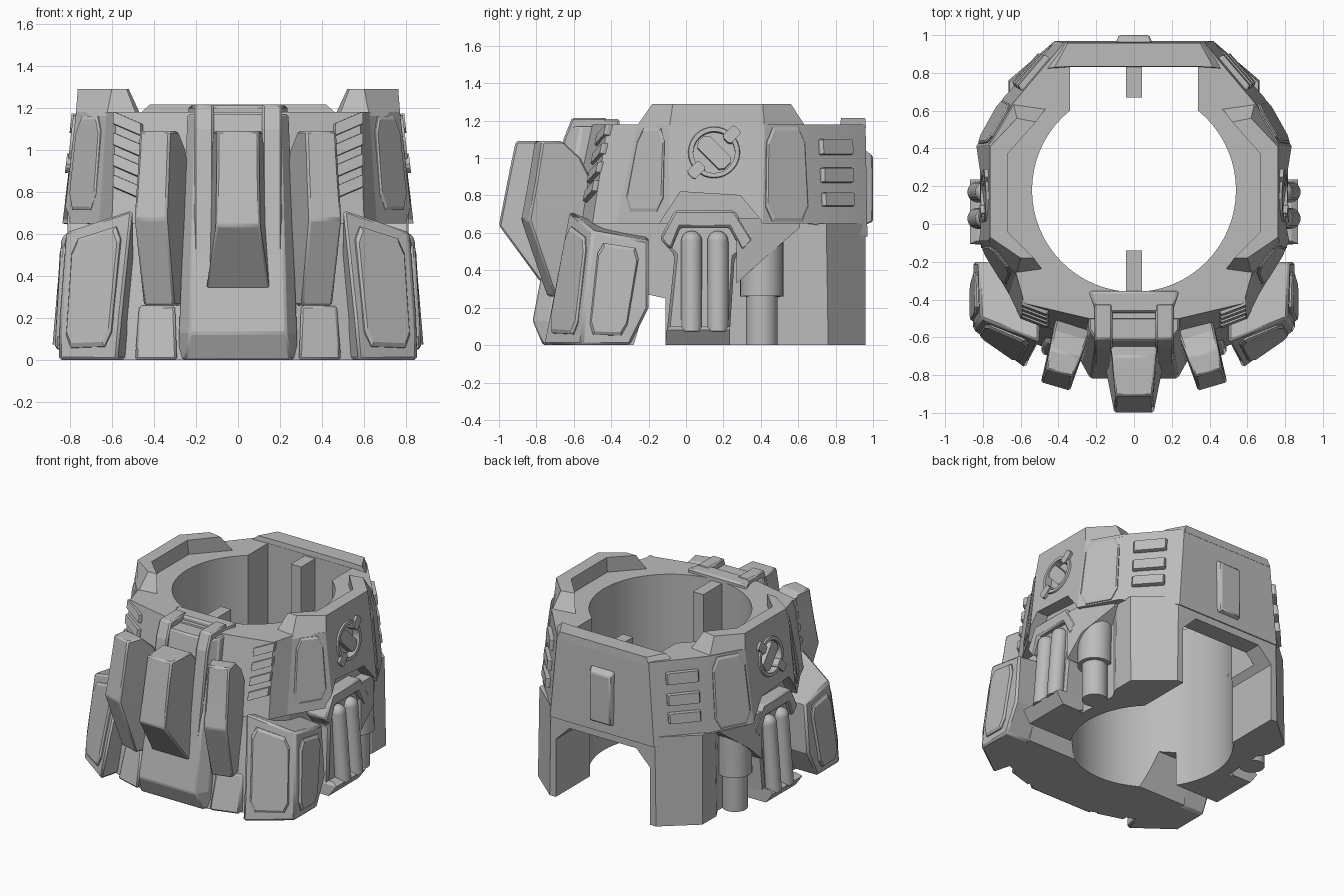
import bpy, bmesh, math
from mathutils import Vector, Matrix

old = bpy.data.objects.get("Cube")
if old:
    bpy.data.objects.remove(old, do_unlink=True)

grey = bpy.data.materials.new("plain_grey")
grey.use_nodes = True
COL = (0.5, 0.5, 0.5, 1)
grey.diffuse_color = COL
grey.node_tree.nodes["Principled BSDF"].inputs["Base Color"].default_value = COL
parts = []


def finish(name, bm, mirror=False, bevel=0.0):
    bmesh.ops.recalc_face_normals(bm, faces=bm.faces)
    me = bpy.data.meshes.new(name)
    bm.to_mesh(me)
    bm.free()
    me.materials.append(grey)
    ob = bpy.data.objects.new(name, me)
    bpy.context.collection.objects.link(ob)
    if bevel:
        b = ob.modifiers.new("edge", "BEVEL")
        b.width, b.segments, b.limit_method = bevel, 1, "ANGLE"
    if mirror:
        m = ob.modifiers.new("mirror", "MIRROR")
        m.use_mirror_merge = False
    parts.append(ob)
    return ob


def loft(name, rings, **kw):
    bm = bmesh.new()
    vs = [[bm.verts.new(p) for p in r] for r in rings]
    n = len(vs[0])
    for a, b in zip(vs, vs[1:]):
        for i in range(n):
            bm.faces.new((a[i], a[(i + 1) % n], b[(i + 1) % n], b[i]))
    bm.faces.new(vs[0])
    bm.faces.new(vs[-1])
    return finish(name, bm, **kw)


def prism(name, pts, axis, lo, hi, **kw):
    put = {"x": lambda a, b, t: (t, a, b), "y": lambda a, b, t: (a, t, b),
           "z": lambda a, b, t: (a, b, t)}[axis]
    return loft(name, [[put(a, b, t) for a, b in pts] for t in (lo, hi)], **kw)


def box(name, x, y, z, **kw):
    return prism(name, [(x[0], y[0]), (x[1], y[0]), (x[1], y[1]), (x[0], y[1])], "z", *z, **kw)


def tube(name, p, q, r, n=32, dome=False, **kw):
    p, q = Vector(p), Vector(q)
    rot = (q - p).to_track_quat("Z", "Y").to_matrix().to_4x4()
    bm = bmesh.new()
    bmesh.ops.create_cone(bm, cap_ends=True, segments=n, radius1=r, radius2=r,
                          depth=(q - p).length, matrix=Matrix.Translation((p + q) / 2) @ rot)
    if dome:
        bmesh.ops.create_uvsphere(bm, u_segments=n, v_segments=16, radius=r,
                                  matrix=Matrix.Translation(q) @ rot)
    return finish(name, bm, **kw)


def panel(name, quad, u=(0.12, 0.88), v=(0.1, 0.9), depth=0.014, cut=0.16):
    """Clipped-corner plate lying on a four-cornered facet."""
    a, b, c, d = (Vector(p) for p in quad)
    nrm = (b - a).cross(d - a).normalized()
    octo = [(cut, 0), (1 - cut, 0), (1, cut), (1, 1 - cut), (1 - cut, 1), (cut, 1), (0, 1 - cut), (0, cut)]

    def ring(h, s):
        out = []
        for p, q in octo:
            p, q = 0.5 + (p - 0.5) * s, 0.5 + (q - 0.5) * s
            p, q = u[0] + p * (u[1] - u[0]), v[0] + q * (v[1] - v[0])
            out.append((a.lerp(b, p)).lerp(d.lerp(c, p), q) + nrm * h)
        return out
    return loft(name, [ring(-0.02, 1), ring(depth * 0.5, 1), ring(depth, 0.93)], mirror=True)


def full(half, z):
    return [(x, y, z) for x, y in half] + [(-x, y, z) for x, y in reversed(half)]


def carve(ob, cutters):
    for c in cutters:
        m = ob.modifiers.new("cut", "BOOLEAN")
        m.operation, m.solver, m.object = "DIFFERENCE", "EXACT", c
    dg = bpy.context.evaluated_depsgraph_get()
    ob.data = bpy.data.meshes.new_from_object(ob.evaluated_get(dg))
    ob.modifiers.clear()


# Ring body: lower skirt and upper shell, whose lower edge dips at the rear
MID, TOP = 0.65, 1.18
skirt_low = [(.25, -.74), (.56, -.62), (.67, -.3), (.65, -.05), (.62, .52), (.665, .6), (.665, .76), (.43, .96)]
skirt_high = [(.24, -.6), (.58, -.5), (.65, -.34), (.65, -.05), (.62, .52), (.655, .6), (.66, .75), (.42, .96)]
shell_low = [(.24, -.62), (.6, -.5), (.66, -.375), (.83, -.09), (.835, .41), (.69, .67), (.42, .97)]
shell_high = [(.24, -.5), (.58, -.42), (.625, -.26), (.77, -.09), (.77, .42), (.64, .64), (.37, .96)]
skirt = loft("lower_skirt", [full(skirt_low, 0), full(skirt_high, MID)])
shell = loft("upper_shell", [[(x, y, z - .07 * (y > .9)) for x, y, z in full(shell_low, MID)],
                             full(shell_high, TOP)])

# Cutters for the bore, the rear slot, the rear arch and the side recesses
bore = tube("bore_cutter", (0, .18, -1), (0, .18, 2), .54, n=64)
slot = box("slot_cutter", (-.34, .34), (.4, .83), (-1, 2))
arch = prism("arch_cutter", [(-.38, -.1), (.38, -.1), (.38, .42), (.27, .53), (-.27, .53), (-.38, .42)], "y", .4, 1.3)
notch = prism("notch_cutter", [(-.31, -.1), (-.22, .2), (-.2, .27), (-.11, .25), (-.11, -.1)], "x", -1.3, 1.3)
recess = prism("recess_cutter", [(-.2, .5), (-.13, .67), (-.03, .82), (.29, .8), (.4, .67), (.45, .5)],
               "x", .72, 1.2, mirror=True)
vent_c = Vector((.787, .15, 1.03))
out = Vector((1, 0, .115)).normalized()
vent = tube("vent_cutter", vent_c - out * .04, vent_c + out * .1, .115, mirror=True)
cutters = [bore, slot, arch, notch, recess, vent]
bpy.context.view_layer.update()
carve(skirt, [bore, slot, arch, notch])
carve(shell, [bore, slot, arch, recess, vent])
for c in cutters:
    parts.remove(c)
    bpy.data.objects.remove(c, do_unlink=True)

# Raised side rims and back rim
rim_low = [(.625, -.27), (.772, -.09), (.772, .42), (.64, .645), (.46, .62), (.67, .39), (.67, -.05), (.48, -.25)]
rim_high = [(.6, -.18), (.762, -.07), (.762, .41), (.62, .56), (.52, .54), (.67, .37), (.67, -.04), (.53, -.18)]
loft("side_rim", [[(x, y, TOP - .02) for x, y in rim_low], [(x, y, 1.29) for x, y in rim_high]], mirror=True)
loft("back_rim", [full([(.34, .83), (.48, .82), (.37, .962)], TOP - .02),
                  full([(.32, .835), (.42, .83), (.35, .958)], 1.215)])


# Facet panels, rear slats and front louvres
def facet(i):
    lo, hi = shell_low, shell_high
    return [(*lo[i], MID), (*lo[i + 1], MID), (*hi[i + 1], TOP), (*hi[i], TOP)]


panel("front_side_panel", facet(2), v=(.12, .96))
panel("rear_side_panel", facet(4), u=(.05, .95), v=(.02, .97))
for k, v in enumerate([(.17, .31), (.41, .56), (.69, .85)]):
    panel(f"rear_slat_{k}", facet(5), (.2, .74), v, .03, .05)


def front_y(x, z):
    return -.5 - .21 * (TOP - z) + (x - .24) * .29


for k in range(4):
    z = .76 + k * .1
    quad = [(x, front_y(x, h), h) for x, h in ((.45, z), (.59, z + .06), (.59, z + .12), (.45, z + .06))]
    panel(f"front_louvre_{k}", quad, (0, 1), (0, 1), .03, .04)

# Round side vent with a crossing capsule and lugs
bm = bmesh.new()
vs = [bm.verts.new((r, 0, h)) for r, h in ((.112, -.045), (.112, .012), (.135, .012), (.142, -.01))]
es = [bm.edges.new(p) for p in zip(vs, vs[1:])]
bmesh.ops.spin(bm, geom=vs + es, cent=(0, 0, 0), axis=(0, 0, 1), angle=math.tau, steps=32, use_merge=True)
turn = out.to_track_quat("Z", "Y").to_matrix().to_4x4()
bmesh.ops.transform(bm, matrix=Matrix.Translation(vent_c) @ turn, verts=bm.verts)
finish("vent_ring", bm, mirror=True)


def vent_bar(name, centre, length, width, slope, h):
    d, w = Vector((1, slope)).normalized() * length, Vector((-slope, 1)).normalized() * width
    c = Vector(centre)
    pts = [c - d - w * .5, c - d * .8 - w, c + d * .8 - w, c + d - w * .5,
           c + d + w * .5, c + d * .8 + w, c - d * .8 + w, c - d + w * .5]
    loft(name, [[vent_c + Vector((-.115 * p.y, p.x, p.y)) + out * t for p in pts] for t in (-.05, h)],
         mirror=True)


vent_bar("vent_capsule", (0, 0), .1, .045, -1, .005)
for s in (-1, 1):
    vent_bar(f"vent_lug_{s + 1}", (s * .095, s * .095), .045, .03, 1, .02)

# Side tube bank on its backing plate, tapering in at the foot
back_plate = [(-.11, 0), (-.06, .48), (-.14, .57), (-.06, .72), (.26, .72), (.36, .56), (.26, .47), (.23, 0)]
loft("tube_backing", [[(.6, y, z) for y, z in back_plate],
                      [(.8 - .04 * z, y, z) for y, z in back_plate]], mirror=True, bevel=.015)
prism("tube_hood", [(-.14, .57), (-.06, .72), (.26, .72), (.36, .56), (.3, .5), (.23, .63), (-.03, .63), (-.08, .51)],
      "x", .7, .81, mirror=True, bevel=.012)
for k, y in enumerate((.03, .17)):
    tube(f"side_tube_{k}", (.826, y, .07), (.785, y, .555), .056, dome=True, mirror=True)
loft("tube_foot", [[(.66, y0, z), (x, y0, z), (x, y1, z), (.66, y1, z)]
                   for x, y0, y1, z in ((.81, -.11, .235, 0), (.868, -.105, .235, .08), (.835, -.09, .235, .1))],
     mirror=True)

# Piston and its slanted cover, trimmed to follow the shell
tube("piston_sleeve", (.68, .405, .26), (.67, .405, .66), .115, mirror=True)
tube("piston_rod", (.68, .405, 0), (.68, .405, .3), .085, mirror=True)
cover = [(.27, .33), (.42, .465), (.61, .63), (.61, .68), (.42, .68), (.27, .68)]
loft("piston_cover", [[(.6, y, z) for y, z in cover],
                      [(min(.805, .805 - (y - .42) * .66), y, z) for y, z in cover]], mirror=True)

# Front corner pods with panels
pod_low = [(.575, -.765, 0), (.852, -.56, 0), (.852, -.3, 0), (.6, -.3, 0), (.49, -.45, 0)]
pod_mid = [(.557, -.725, .2), (.846, -.545, .2), (.85, -.2, .2), (.6, -.2, .2), (.49, -.44, .2)]
pod_top = [(.5, -.625, .72), (.815, -.5, .61), (.825, -.2, .56), (.6, -.2, .58), (.5, -.42, .62)]
loft("corner_pod", [pod_low, pod_mid, pod_top], mirror=True, bevel=.014)
for k in (0, 1):
    panel(f"pod_panel_{k}", [pod_low[k], pod_low[k + 1], pod_top[k + 1], pod_top[k]],
          (.13, .88), (.09, .91), .022, .12)

# Front column with two ribs and a stepped cap
loft("front_column", [full([(.28, -.45), (.28, -.7), (.25, -.765)], 0),
                      full([(.28, -.45), (.28, -.73), (.23, -.82)], .13),
                      full([(.24, -.4), (.24, -.56), (.2, -.62)], 1.17)], bevel=.01)
prism("column_rib", [(-.7, .3), (-.78, .3), (-.655, 1.1), (-.61, 1.215), (-.42, 1.215)], "x", .115, .21,
      mirror=True, bevel=.01)
prism("column_cap", [(-.24, -.355), (.24, -.355), (.2, -.47), (-.2, -.47)], "z", 1.1, 1.21, bevel=.012)
loft("front_foot", [[(.29, -.75, 0), (.49, -.69, 0), (.49, -.5, 0), (.29, -.5, 0)],
                    [(.3, -.69, .26), (.47, -.62, .26), (.47, -.5, .26), (.3, -.5, .26)]],
     mirror=True, bevel=.012)


# Front fins: one in the middle and an angled pair
def fin(name, origin, aim, levels, mirror):
    d = Vector(aim).normalized()
    side = Vector((-d.y, d.x, 0))
    rings = []
    for z, back, reach, w_back, w_front in levels:
        o = Vector(origin) + Vector((0, 0, z))
        rings.append([o + d * back - side * w_back, o + d * reach - side * w_front,
                      o + d * reach + side * w_front, o + d * back + side * w_back])
    loft(name, rings, mirror=mirror, bevel=.01)


fin("centre_fin", (0, -.6, 0), (0, -1, 0),
    [(.34, 0, .18, .15, .15), (.64, 0, .4, .14, .105), (.95, 0, .34, .13, .1), (1.09, .1, .31, .115, .1)], False)
fin("side_fin", (.32, -.53, 0), (.28, -.96, 0),
    [(.26, 0, .2, .095, .075), (.67, 0, .345, .1, .08), (.88, 0, .305, .097, .077),
     (1.0, .06, .285, .093, .075), (1.09, .16, .27, .085, .075)], True)

# Inner keys and the rear plate
box("front_key", (-.042, .042), (-.4, -.14), (.75, 1.17))
box("rear_key", (-.042, .042), (.67, .86), (.8, 1.17))
loft("rear_plate", [[(x, .95, z) for x, z in ((-.1, .64), (.1, .64), (.1, 1.05), (-.1, 1.05))],
                    [(x, 1.0, z) for x, z in ((-.08, .66), (.08, .66), (.08, 1.01), (-.08, 1.01))]], bevel=.008)

# Smooth round parts, keep hard edges
bpy.ops.object.select_all(action="DESELECT")
for ob in parts:
    ob.select_set(True)
bpy.context.view_layer.objects.active = parts[0]
bpy.ops.object.shade_smooth_by_angle(angle=math.radians(12))
